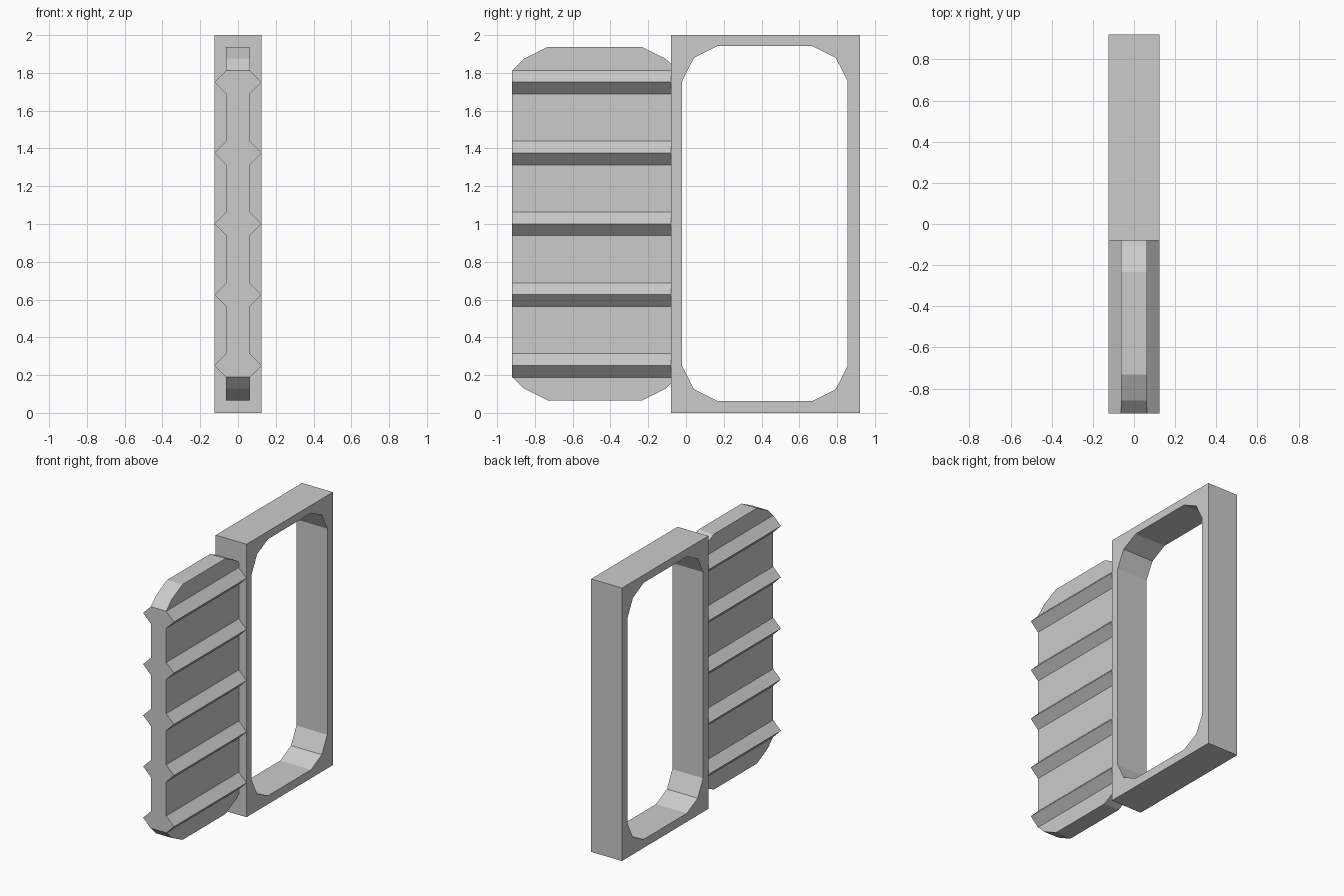
import bpy, bmesh

if "Cube" in bpy.data.objects:
    bpy.data.objects.remove(bpy.data.objects["Cube"])


def extruded(name, loops, x0, x1):
    """Solid from closed (y, z) loops; inner loops become holes."""
    bm = bmesh.new()
    edges = []
    for loop in loops:
        vs = [bm.verts.new((x0, y, z)) for y, z in loop]
        edges += [bm.edges.new((vs[i - 1], vs[i])) for i in range(len(vs))]
    bmesh.ops.triangle_fill(bm, edges=edges, use_beauty=True)
    ext = bmesh.ops.extrude_face_region(bm, geom=bm.faces[:])
    moved = [g for g in ext["geom"] if isinstance(g, bmesh.types.BMVert)]
    bmesh.ops.translate(bm, verts=moved, vec=(x1 - x0, 0, 0))
    bmesh.ops.recalc_face_normals(bm, faces=bm.faces[:])
    return finish(name, bm)


def finish(name, bm):
    me = bpy.data.meshes.new(name)
    bm.to_mesh(me)
    bm.free()
    ob = bpy.data.objects.new(name, me)
    bpy.context.collection.objects.link(ob)
    return ob


def chamfered(y0, y1, z0, z1, corner):
    """Rectangle whose corners are cut by (inset y, inset z) points."""
    pts = [(y0 + a, z0 + b) for a, b in corner]
    pts += [(y1 - a, z0 + b) for a, b in reversed(corner)]
    pts += [(y1 - a, z1 - b) for a, b in corner]
    pts += [(y0 + a, z1 - b) for a, b in reversed(corner)]
    return pts


# Rectangular frame with a chamfered opening
outer = [(-0.08, 0), (0.92, 0), (0.92, 2), (-0.08, 2)]
opening = chamfered(-0.02, 0.855, 0.0625, 1.9425,
                    [(0, 0.185), (0.0625, 0.0625), (0.1875, 0)])
extruded("frame", [outer, opening], -0.125, 0.125)

# Sliding panel, its inner edge tucked into the frame post
panel = chamfered(-0.92, -0.045, 0.066, 1.9375,
                  [(0, 0.124), (0.0625, 0.0625), (0.1875, 0)])
extruded("panel", [panel], -0.0625, 0.0625)

# Triangular ridges on both faces of the panel
for i in range(5):
    z = 0.251 + 0.375 * i
    for side, s in (("right", 1), ("left", -1)):
        bm = bmesh.new()
        prof = [(0.0625, z - 0.0625), (0.125, z), (0.0625, z + 0.0625)]
        a, b = ([bm.verts.new((s * x, y, h)) for x, h in prof]
                for y in (-0.92, -0.06))
        tris = [a, b[::-1]]
        quads = [[a[k], b[k], b[k + 1], a[k + 1]] for k in (0, 1)]
        for f in tris + [q[::-1] for q in quads]:
            bm.faces.new(f if s > 0 else f[::-1])
        finish(f"ridge_{side}_{i + 1}", bm)
